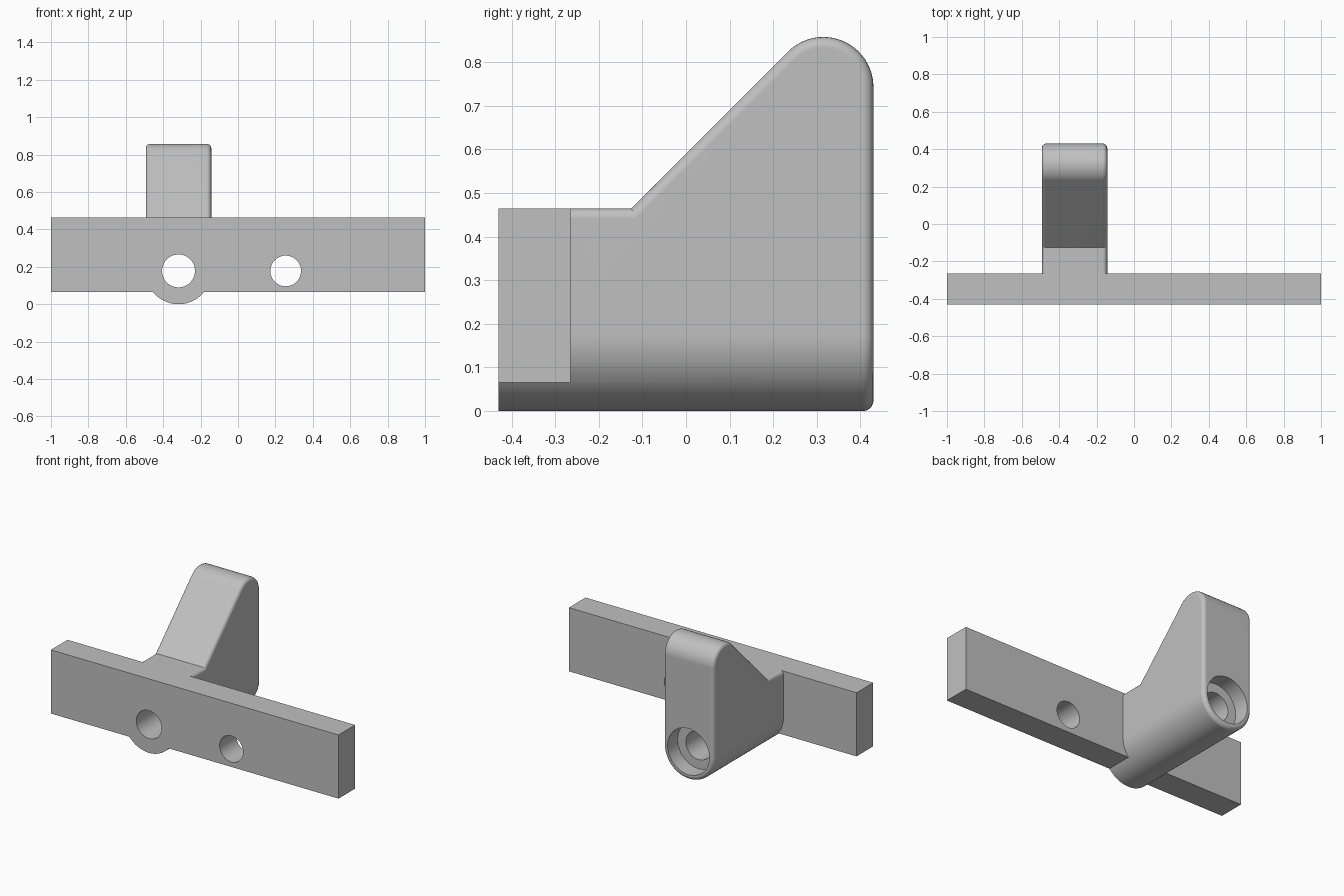
import bpy, bmesh, math
from mathutils import Vector

if "Cube" in bpy.data.objects:
    bpy.data.objects.remove(bpy.data.objects["Cube"])

FRONT, BACK = -0.43, 0.43
TOP = 0.465               # top of the bar
ARM_X, HOLE_Z, ARM_R = -0.318, 0.175, 0.175

grey = bpy.data.materials.new("light grey")
grey.use_nodes = True
grey.diffuse_color = (0.53, 0.53, 0.53, 1)
grey.node_tree.nodes["Principled BSDF"].inputs["Base Color"].default_value = grey.diffuse_color


def arc(cx, cy, r, start, end, steps):
    angles = [math.radians(start + (end - start) * i / steps) for i in range(steps + 1)]
    return [(cx + r * math.cos(a), cy + r * math.sin(a)) for a in angles]


def prism(name, profile, axis, low, high):
    """Extrude a closed profile along x (profile is y,z) or y (profile is x,z)."""
    place = (lambda u, v: (low, u, v)) if axis == "x" else (lambda u, v: (u, low, v))
    shift = Vector((1, 0, 0) if axis == "x" else (0, 1, 0)) * (high - low)
    bm = bmesh.new()
    face = bm.faces.new([bm.verts.new(place(u, v)) for u, v in profile])
    ext = bmesh.ops.extrude_face_region(bm, geom=[face])["geom"]
    bmesh.ops.translate(bm, vec=shift, verts=[g for g in ext if isinstance(g, bmesh.types.BMVert)])
    bmesh.ops.recalc_face_normals(bm, faces=bm.faces)
    mesh = bpy.data.meshes.new(name)
    bm.to_mesh(mesh)
    bm.free()
    mesh.materials.append(grey)
    obj = bpy.data.objects.new(name, mesh)
    bpy.context.collection.objects.link(obj)
    return obj


def rect(u0, v0, u1, v1):
    return [(u0, v0), (u1, v0), (u1, v1), (u0, v1)]


def apply_modifier(obj, kind, **settings):
    mod = obj.modifiers.new(kind, kind)
    for key, value in settings.items():
        setattr(mod, key, value)
    bpy.context.view_layer.objects.active = obj
    bpy.ops.object.modifier_apply(modifier=mod.name)


def combine(obj, other, operation):
    apply_modifier(obj, "BOOLEAN", object=other, operation=operation, solver="EXACT")
    bpy.data.objects.remove(other)


# Arm: sloped side outline trimmed by a round-bottomed front outline
side = [(-0.7, -0.1), (BACK, -0.1)]
side += arc(0.315, 0.743, 0.115, 0, 135, 20)
side += [(-0.125, TOP), (-0.7, TOP)]
arm = prism("arm", side, "x", -0.7, 0.1)
outline = arc(ARM_X, HOLE_Z, ARM_R, 180, 360, 32)
outline += [(ARM_X + ARM_R, 1), (ARM_X - ARM_R, 1)]
combine(arm, prism("arm_outline", outline, "y", -0.6, 0.6), "INTERSECT")

# Rounded rim along the arm's top and back edges
apply_modifier(arm, "BEVEL", width=0.024, segments=5, limit_method="ANGLE",
               angle_limit=math.radians(60), use_clamp_overlap=False)

# Bar, joined with the arm and trimmed flush at the front
bracket = prism("mounting_bracket", rect(-1, 0.065, 1, TOP), "y", -0.55, -0.265)
combine(bracket, arm, "UNION")
combine(bracket, prism("front_trim", rect(-2, -1, 2, 2), "y", -1, FRONT), "DIFFERENCE")

# Through holes and the counterbore at the back of the arm
for name, x, radius, low in (("arm_hole", ARM_X, 0.088, -1),
                             ("bar_hole", 0.255, 0.082, -1),
                             ("counterbore", ARM_X, 0.145, BACK - 0.1)):
    circle = arc(x, HOLE_Z + 0.003, radius, 0, 360, 48)[:-1]
    combine(bracket, prism(name, circle, "y", low, 1), "DIFFERENCE")

# Smooth the round surfaces, keep corners crisp and flats flat
bpy.ops.object.select_all(action="DESELECT")
bracket.select_set(True)
bpy.context.view_layer.objects.active = bracket
bpy.ops.object.shade_smooth_by_angle(angle=math.radians(30))
weighted = bracket.modifiers.new("flat_faces", "WEIGHTED_NORMAL")
weighted.keep_sharp = True
